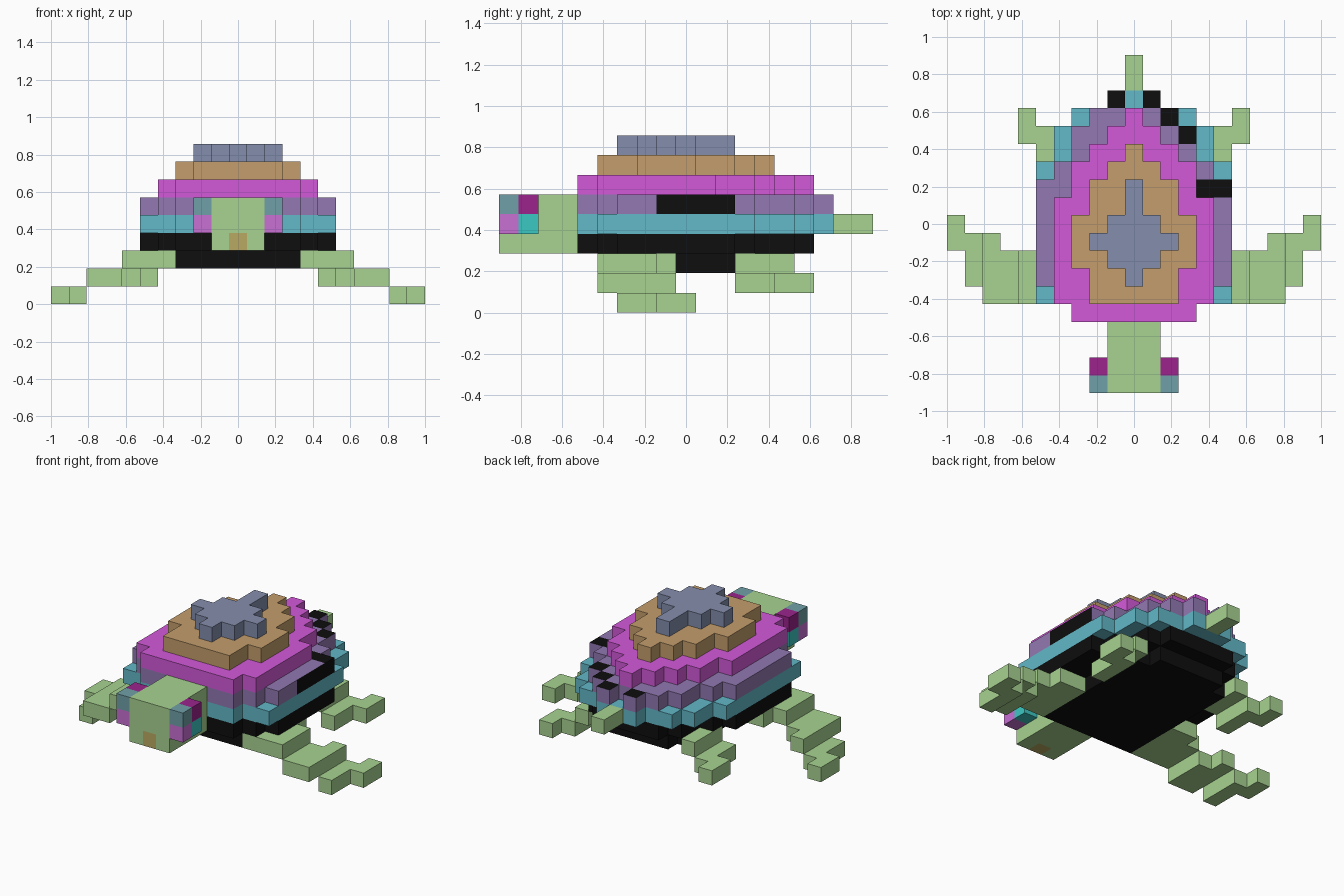
import bpy, bmesh
from mathutils import Vector

if "Cube" in bpy.data.objects:
    bpy.data.objects.remove(bpy.data.objects["Cube"])

U = 2 / 21  # edge of one cube

def material(name, rgb):
    m = bpy.data.materials.new(name)
    lin = [((c / 255 + 0.055) / 1.055) ** 2.4 if c > 10 else c / 255 / 12.92 for c in rgb]
    m.diffuse_color = (*lin, 1)
    m.use_nodes = True
    m.node_tree.nodes["Principled BSDF"].inputs["Base Color"].default_value = m.diffuse_color
    return m

GREEN = material("green", (168, 211, 145))
TEAL = material("teal", (98, 184, 200))
PURPLE = material("purple", (146, 120, 178))
MAGENTA = material("magenta", (212, 90, 218))
TAN = material("tan", (196, 158, 108))
BLUE = material("slate_blue", (132, 142, 172))
BLACK = material("black", (14, 14, 14))
EYE_GREY = material("eye_grey_teal", (112, 160, 168))
EYE_PLUM = material("eye_plum", (155, 35, 140))
EYE_PINK = material("eye_pink", (200, 112, 212))
EYE_CYAN = material("eye_cyan", (60, 200, 195))
NOSE = material("nose_tan", (186, 170, 98))

DIRS = [Vector(d) for d in ((1, 0, 0), (-1, 0, 0), (0, 1, 0), (0, -1, 0), (0, 0, 1), (0, 0, -1))]

def cubes(name, cells, mat, black_face=None):
    """Mesh of unit cubes on the grid, keeping only the outer faces."""
    cells = set(cells)
    bm = bmesh.new()
    for c in sorted(cells):
        for d in DIRS:
            if tuple(int(a + b) for a, b in zip(c, d)) in cells:
                continue
            u = Vector((d.y, d.z, d.x))
            v = d.cross(u)
            mid = Vector((c[0], c[1], c[2] + 0.5)) + d / 2
            f = bm.faces.new([bm.verts.new((mid + (u * a + v * b) / 2) * U)
                              for a, b in ((-1, -1), (1, -1), (1, 1), (-1, 1))])
            f.material_index = int(bool(black_face and black_face(c, d)))
    bmesh.ops.remove_doubles(bm, verts=bm.verts, dist=1e-4)
    me = bpy.data.meshes.new(name)
    bm.to_mesh(me)
    bm.free()
    me.materials.append(mat)
    if black_face:
        me.materials.append(BLACK)
    ob = bpy.data.objects.new(name, me)
    bpy.context.collection.objects.link(ob)
    return ob

def layer(k, j0, widths):
    """Symmetric rows from j0 backwards; each number is a half width."""
    return [(i, j0 + n, k) for n, w in enumerate(widths) for i in range(-w, w + 1)]

def block(i, j, k):
    return [(a, b, c) for a in range(i[0], i[1] + 1)
            for b in range(j[0], j[1] + 1) for c in range(k[0], k[1] + 1)]

def mirrored(name, cells, mat):
    for side, s in (("right", 1), ("left", -1)):
        cubes(f"{name}_{side}", [(s * i, j, k) for i, j, k in cells], mat)

# Belly
cubes("belly", layer(2, -4, [3] * 9 + [2])
      + layer(3, -5, [3, 4] + [5] * 6 + [4, 3, 3, 2]), BLACK)

# Shell tiers, bottom to top
cubes("shell_rim", layer(4, -5, [3] + [5] * 8 + [4, 4, 3, 1]), TEAL)

DARK_TOPS = {(-1, 7), (1, 7), (2, 6), (3, 5), (4, 2), (5, 2)}
def dark(c, d):
    return (d.z > 0 and c[:2] in DARK_TOPS) or (d.x > 0 and c[0] == 5 and -1 <= c[1] <= 2)

cubes("shell_lower", layer(5, -5, [3, 4] + [5] * 6 + [4, 3, 3, 2]) + [(-1, 7, 5), (1, 7, 5)],
      PURPLE, dark)
cubes("shell_middle", layer(6, -5, [3] + [4] * 6 + [3, 3, 2, 1, 0]), MAGENTA)
cubes("shell_upper", layer(7, -4, [2, 2, 3, 3, 3, 2, 2, 1, 0]), TAN)
cubes("shell_crown", layer(8, -3, [0, 1, 2, 1, 0, 0]), BLUE)

# Head, nose and tail
nose = [(0, -9, 3)]
cubes("head", set(block((-1, 1), (-9, -6), (3, 5))) - set(nose), GREEN)
cubes("nose", nose, NOSE)
cubes("tail", block((0, 0), (8, 9), (4, 4)), GREEN)

# Eyes, four coloured cubes per side
for name, j, k, mat in (("eye_upper_front", -9, 5, EYE_GREY), ("eye_upper_back", -8, 5, EYE_PLUM),
                        ("eye_lower_front", -9, 4, EYE_PINK), ("eye_lower_back", -8, 4, EYE_CYAN)):
    mirrored(name, [(2, j, k)], mat)

# Flippers and back legs
mirrored("front_flipper",
         block((4, 5), (-4, -1), (2, 2)) + block((6, 6), (-4, -2), (2, 2))
         + block((7, 7), (-4, -2), (1, 1)) + block((8, 8), (-4, -1), (1, 1))
         + block((9, 9), (-3, -1), (0, 0)) + block((10, 10), (-1, 0), (0, 0)), GREEN)
mirrored("back_leg",
         block((4, 4), (3, 5), (2, 2)) + block((5, 5), (3, 5), (1, 1))
         + block((6, 6), (5, 6), (1, 1)), GREEN)
